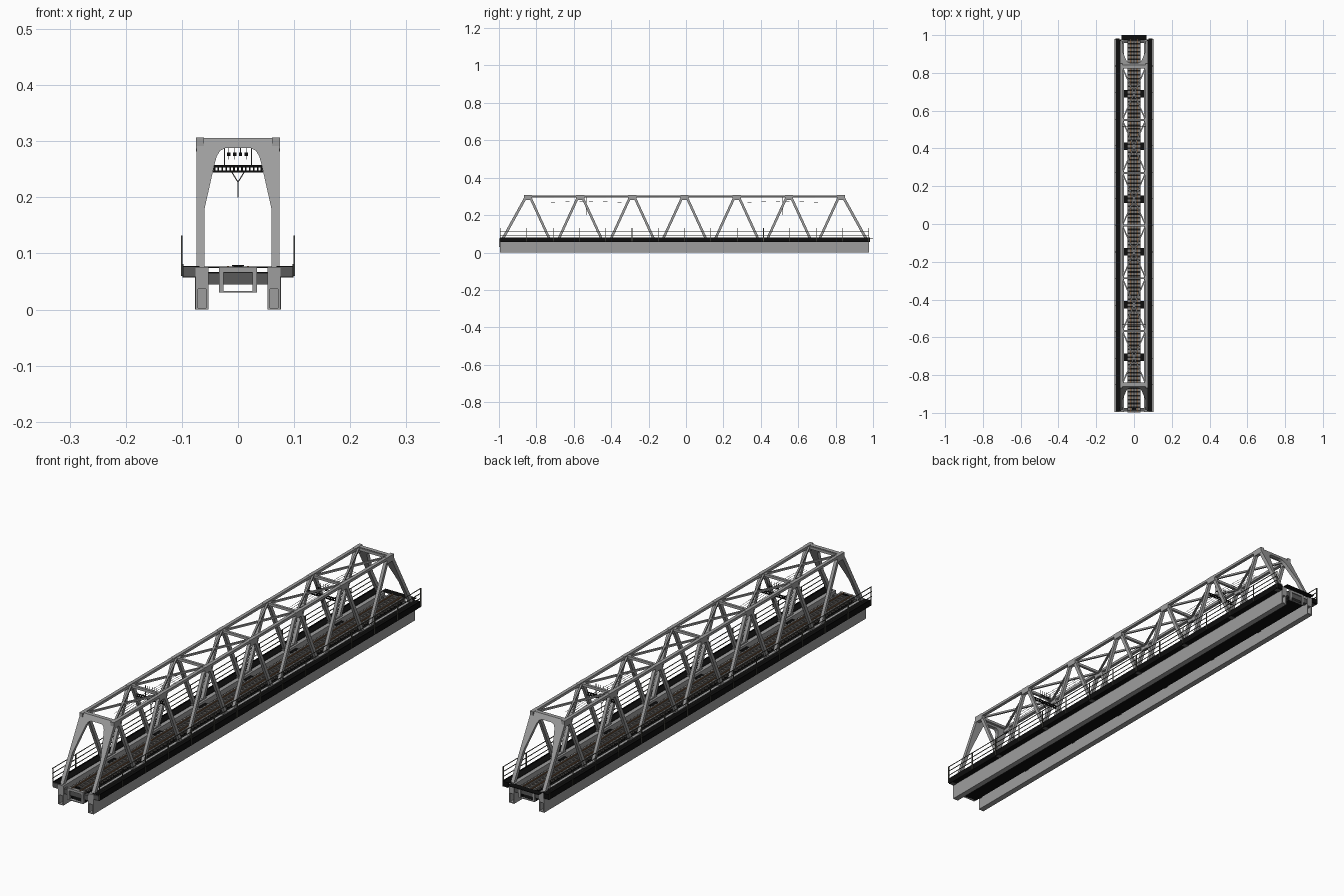
import bpy, bmesh, math
from mathutils import Vector

if "Cube" in bpy.data.objects:
    bpy.data.objects.remove(bpy.data.objects["Cube"])

YC = -0.008          # centre of the truss along the bridge
Y0, Y1 = -0.995, 0.978


def mat(name, r, g, b):
    m = bpy.data.materials.new(name)
    m.diffuse_color = (r, g, b, 1)
    m.use_nodes = True
    m.node_tree.nodes["Principled BSDF"].inputs["Base Color"].default_value = m.diffuse_color
    return m


STEEL = mat("grey steel", 0.34, 0.34, 0.34)
DARK = mat("dark steel", 0.10, 0.10, 0.10)
BLACK = mat("black grating", 0.004, 0.004, 0.004)
SLEEPER = mat("sleeper grey", 0.11, 0.10, 0.09)
RUST = mat("rusty rail", 0.22, 0.12, 0.06)
RAILING = mat("railing paint", 0.085, 0.085, 0.07)


class Part:
    """Collects boxes and beams into one named object."""

    def __init__(self, name, material):
        self.name, self.material, self.bm = name, material, bmesh.new()

    def hexa(self, c):
        v = [self.bm.verts.new(p) for p in c]
        for f in ((0, 1, 2, 3), (7, 6, 5, 4), (0, 4, 5, 1), (1, 5, 6, 2), (2, 6, 7, 3), (3, 7, 4, 0)):
            self.bm.faces.new([v[i] for i in f])

    def box(self, x0, x1, y0, y1, z0, z1):
        self.hexa([(x, y, z) for z in (z0, z1) for x, y in ((x0, y0), (x1, y0), (x1, y1), (x0, y1))])

    def pair(self, x0, x1, *r):
        self.box(x0, x1, *r)
        self.box(-x1, -x0, *r)

    def beam(self, p, q, w, d):
        p, q = Vector(p), Vector(q)
        t = (q - p).normalized()
        s = t.cross(Vector((0, 0, 1)))
        s = s.normalized() if s.length > 1e-4 else Vector((1, 0, 0))
        u = s.cross(t)
        self.hexa([e + s * a * w / 2 + u * b * d / 2 for e in (p, q)
                   for a, b in ((-1, -1), (1, -1), (1, 1), (-1, 1))])

    def done(self):
        bmesh.ops.recalc_face_normals(self.bm, faces=self.bm.faces)
        me = bpy.data.meshes.new(self.name)
        self.bm.to_mesh(me)
        self.bm.free()
        me.materials.append(self.material)
        bpy.context.collection.objects.link(bpy.data.objects.new(self.name, me))


TOP = [YC + 0.279 * i for i in range(-3, 4)]
BOT = [YC + 0.279 * (i + 0.5) for i in range(-3, 3)]

# bottom chords with hollow girders below
p = Part("bottom_chord", STEEL)
p.pair(0.053, 0.076, Y0, Y1, 0.037, 0.076)
p.done()
p = Part("hollow_girder", STEEL)
p.pair(0.071, 0.076, Y0, Y1, 0.0, 0.037)
p.pair(0.053, 0.057, Y0, Y1, 0.0, 0.037)
p.pair(0.053, 0.076, Y0, Y1, 0.0, 0.003)
for y in BOT:       # raised joint strips
    p.pair(0.0525, 0.0765, y - 0.001, y + 0.001, 0.0, 0.058)
p.done()

# crossbeams with cantilever ends
p = Part("crossbeam", DARK)
for y in BOT + [Y0 + 0.012, Y1 - 0.012]:
    p.box(-0.054, 0.054, y - 0.009, y + 0.009, 0.045, 0.065)
    p.pair(0.076, 0.097, y - 0.009, y + 0.009, 0.057, 0.074)
p.done()
p = Part("crossbeam_top", BLACK)
for y in BOT:
    p.box(-0.053, 0.053, y - 0.02, y + 0.02, 0.0645, 0.067)
p.done()

# side walkways, outer edge boards and rear joint plate
p = Part("walkway", BLACK)
p.pair(0.076, 0.097, Y0 + 0.004, Y1 + 0.005, 0.058, 0.0775)
p.pair(0.069, 0.097, Y0 + 0.004, Y1, 0.076, 0.0775)
p.pair(0.097, 0.099, Y0 + 0.002, Y1 + 0.005, 0.057, 0.081)
p.box(-0.067, 0.067, 0.975, 1.0, 0.0745, 0.0765)
p.done()
p = Part("walkway_end_plate", DARK)
p.pair(0.076, 0.097, Y0, Y0 + 0.004, 0.059, 0.077)
p.done()

# railings
p = Part("railing", RAILING)
for i in range(15):
    y = Y0 + 0.003 + i * (Y1 - Y0 - 0.004) / 14
    p.pair(0.0985, 0.102, y - 0.0015, y + 0.0015, 0.06, 0.132)
for z in (0.131, 0.112, 0.093):
    p.pair(0.0995, 0.102, Y0, Y1, z - 0.001, z + 0.001)
p.done()

# track bed: trough, sleepers, rails, inner guard rails
p = Part("track_trough", BLACK)
p.pair(0.026, 0.034, Y0 + 0.004, Y1 - 0.004, 0.03, 0.066)
p.box(-0.034, 0.034, Y0 + 0.004, Y1 - 0.004, 0.03, 0.033)
p.box(-0.027, 0.027, Y0 + 0.004, Y1 - 0.004, 0.064, 0.067)
p.done()
p = Part("track_end_frame", STEEL)
for a, b in ((Y0 - 0.004, Y0 + 0.006), (Y1 - 0.006, Y1)):
    p.box(-0.034, 0.034, a, b, 0.066, 0.0755)
    p.pair(0.026, 0.034, a, b, 0.03, 0.066)
    p.box(-0.034, 0.034, a, b, 0.03, 0.033)
p.done()
p = Part("sleepers", SLEEPER)
n = 96
for i in range(n):
    y = Y0 + 0.014 + i * (Y1 - Y0 - 0.028) / (n - 1)
    p.box(-0.034, 0.034, y - 0.006, y + 0.006, 0.066, 0.0735)
p.done()
p = Part("running_rails", RUST)
p.pair(0.016, 0.020, Y0, Y1, 0.073, 0.0775)
p.done()
p = Part("guard_rails", STEEL)
p.pair(0.008, 0.0115, Y0 + 0.01, Y1 - 0.01, 0.073, 0.077)
p.pair(0.024, 0.028, Y0 + 0.01, Y1 - 0.01, 0.073, 0.0755)
p.done()
p = Part("rail_joint", BLACK)
p.box(-0.011, 0.011, Y0 + 0.01, Y0 + 0.02, 0.076, 0.079)
p.done()

# trusses: top chords, diagonals, gussets
p = Part("top_chord", STEEL)
p.pair(0.061, 0.074, TOP[0] - 0.018, TOP[-1] + 0.018, 0.296, 0.306)
p.done()
p = Part("truss_diagonal", STEEL)
for s in (-1, 1):
    for i, y in enumerate(TOP):
        for d in (-1, 1):
            if (i, d) in ((0, -1), (6, 1)):
                continue
            p.beam((s * 0.067, y + d * 0.012, 0.296), (s * 0.067, y + d * 0.114, 0.074), 0.012, 0.013)
p.done()
p = Part("top_gusset", STEEL)
for y in TOP:
    p.pair(0.0602, 0.0745, y - 0.022, y + 0.022, 0.282, 0.3065)
p.done()
p = Part("bottom_gusset", STEEL)
for y in BOT:
    p.pair(0.061, 0.0735, y - 0.04, y + 0.04, 0.074, 0.08)
p.done()

# end portals: leaning arch plates
inner = [(0.06, 0.074), (0.06, 0.178), (0.042, 0.258), (0.038, 0.273), (0.032, 0.283), (0.022, 0.288)]
outline = [(-0.074, 0.074), (-0.074, 0.306), (0.074, 0.306), (0.074, 0.074)]
outline += inner + [(-x, z) for x, z in reversed(inner)]
for side, name in ((-1, "front_portal"), (1, "rear_portal")):
    p = Part(name, STEEL)
    pts = [(x, YC + side * (0.979 - (z - 0.074) / 0.232 * 0.128), z) for x, z in outline]
    f = p.bm.faces.new([p.bm.verts.new(c) for c in pts])
    r = bmesh.ops.extrude_face_region(p.bm, geom=[f])
    moved = [g for g in r["geom"] if isinstance(g, bmesh.types.BMVert)]
    bmesh.ops.translate(p.bm, verts=moved, vec=(0, -side * 0.016, 0))
    bmesh.ops.triangulate(p.bm, faces=p.bm.faces[:])
    p.done()

# overhead bracing: struts and crossed diagonals
p = Part("top_bracing", STEEL)
for y in TOP:
    p.box(-0.062, 0.062, y - 0.005, y + 0.005, 0.294, 0.304)
for a, b in zip(TOP, TOP[1:]):
    for s in (-1, 1):
        p.beam((s * 0.062, a, 0.299), (-s * 0.062, b, 0.299), 0.007, 0.007)
p.done()

# lattice sway struts with wire hangers, between the diagonals
p = Part("sway_strut", BLACK)
h = Part("wire_hanger", DARK)
for y in (TOP[1] + 0.033, TOP[5] - 0.033):
    for z in (0.246, 0.2555):
        p.box(-0.062, 0.062, y - 0.001, y + 0.001, z - 0.002, z + 0.002)
    for i in range(-8, 9):
        p.box(i * 0.007 - 0.0015, i * 0.007 + 0.0015, y - 0.001, y + 0.001, 0.246, 0.256)
    h.pair(0.0235, 0.025, y - 0.001, y + 0.001, 0.256, 0.298)
    for s in (-1, 1):
        h.beam((s * 0.011, y, 0.245), (0, y, 0.227), 0.002, 0.002)
    h.beam((0, y, 0.229), (0, y, 0.2), 0.002, 0.002)
    for x in (-0.0165, -0.006, 0.0045, 0.015):
        p.box(x - 0.003, x + 0.003, y - 0.002, y + 0.002, 0.274, 0.280)
        h.beam((x, y, 0.28), (x, y, 0.298), 0.001, 0.001)
        for d in (-0.2, 0.2):       # sagging overhead wires
            h.beam((x, y, 0.275), (x, y + d, 0.268), 0.0008, 0.0008)
p.done()
h.done()
